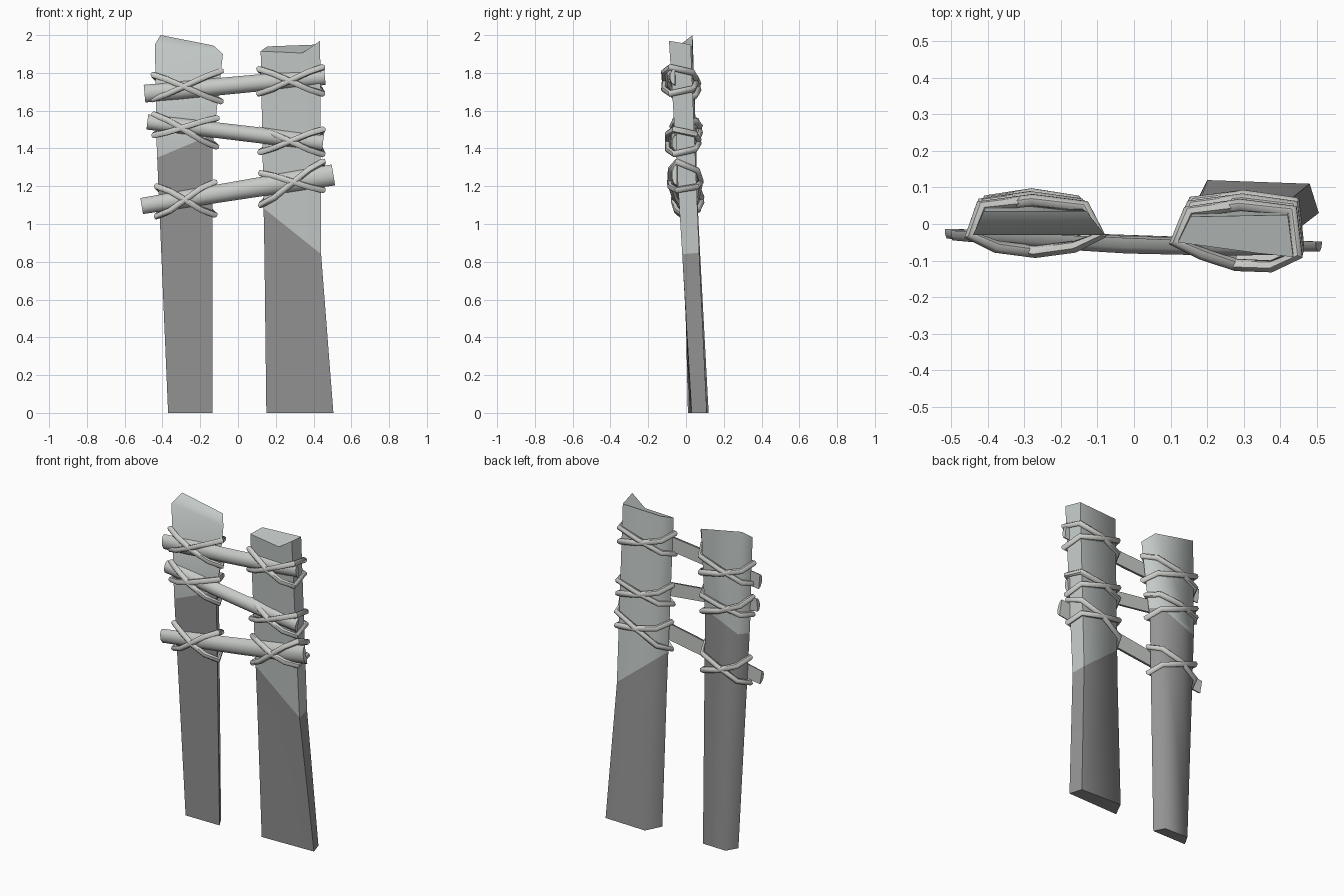
import bpy, bmesh, math
from mathutils import Vector

if "Cube" in bpy.data.objects:
    bpy.data.objects.remove(bpy.data.objects["Cube"], do_unlink=True)


def material(name, rgb):
    m = bpy.data.materials.new(name)
    m.use_nodes = True
    m.diffuse_color = (*rgb, 1)
    m.node_tree.nodes["Principled BSDF"].inputs["Base Color"].default_value = (*rgb, 1)
    return m


LIGHT = material("pale_wood", (0.55, 0.59, 0.58))
DARK = material("dark_wood", (0.29, 0.295, 0.29))
RUNG = material("rung_wood", (0.57, 0.59, 0.57))
ROPE = material("rope", (0.6, 0.61, 0.58))


def finish(obj, angle):
    bpy.ops.object.select_all(action="DESELECT")
    obj.select_set(True)
    bpy.context.view_layer.objects.active = obj
    bpy.ops.object.shade_smooth_by_angle(angle=math.radians(angle))


def loft(bm, rings):
    """Skin a stack of matching rings and cap both ends."""
    rows = [[bm.verts.new(p) for p in ring] for ring in rings]
    n = len(rows[0])
    for a, b in zip(rows, rows[1:]):
        for i in range(n):
            j = (i + 1) % n
            bm.faces.new((a[i], a[j], b[j], b[i]))
    bm.faces.new(rows[0][::-1])
    bm.faces.new(rows[-1])
    bmesh.ops.recalc_face_normals(bm, faces=bm.faces)


def add_mesh(name, bm, mats, angle):
    mesh = bpy.data.meshes.new(name)
    bm.to_mesh(mesh)
    bm.free()
    for m in mats:
        mesh.materials.append(m)
    obj = bpy.data.objects.new(name, mesh)
    bpy.context.collection.objects.link(obj)
    finish(obj, angle)


def plank(name, rings, stain_point, stain_normal):
    """Tapered board, stained dark below a slanted line."""
    bm = bmesh.new()
    loft(bm, rings)
    co, no = Vector(stain_point), Vector(stain_normal)
    geom = bm.verts[:] + bm.edges[:] + bm.faces[:]
    bmesh.ops.bisect_plane(bm, geom=geom, plane_co=co, plane_no=no)
    for f in bm.faces:
        f.material_index = int((f.calc_center_median() - co).dot(no) < 0)
    add_mesh(name, bm, (LIGHT, DARK), 68)


def level(z, *corners):
    return [(x, y, z) for x, y in corners]


# Boards: corners run front outer, front inner, back inner, back outer
right_rings = [
    level(0, (-.37, .01), (-.135, .01), (-.17, .075), (-.33, .08)),
    level(1.4, (-.43, -.02), (-.135, -.02), (-.17, .055), (-.4, .055)),
    [(-.44, -.03, 1.95), (-.08, -.03, 1.9), (-.13, .035, 1.945), (-.41, .035, 2)],
]
left_rings = [
    level(0, (.15, .02), (.4, .027), (.505, .03), (.48, .11), (.2, .12)),
    level(.84, (.14, -.01), (.35, -.017), (.44, -.02), (.43, .07), (.185, .075)),
    [(.12, -.05, 1.915), (.34, -.08, 1.905), (.435, -.09, 1.97),
     (.42, .025, 1.95), (.155, .02, 1.94)],
]
plank("right_board", right_rings, (-.43, 0, 1.35), (-.42, 0, 1))
plank("left_board", left_rings, (.44, 0, .84), (.8, 0, 1))


# Rungs: flat back, rounded front, slightly uneven along the length
def rung(name, a, b, h0, h1):
    a, b = Vector(a), Vector(b)
    across = Vector((a.z - b.z, 0, b.x - a.x)).normalized()
    rings = []
    for t in (0, .25, .5, .75, 1):
        h = h0 + (h1 - h0) * t
        d = .02 + .012 * math.sin(math.pi * t)
        c = a.lerp(b, t)
        prof = [(math.cos(math.pi * k / 5), math.sin(math.pi * k / 5)) for k in range(6)]
        rings.append([c + across * h * u + Vector((0, .012 - d * 1.4 * v, 0))
                      for u, v in prof])
    bm = bmesh.new()
    loft(bm, rings)
    add_mesh(name, bm, (RUNG,), 50)


rung("top_rung", (-.495, -.03, 1.69), (.46, -.07, 1.78), .047, .044)
rung("middle_rung", (-.48, -.03, 1.54), (.45, -.06, 1.43), .04, .043)
rung("bottom_rung", (-.51, -.025, 1.095), (.505, -.06, 1.26), .043, .056)


# Rope lashings
def section(rings, z):
    """Corners of a board at a given height: front pair, then back pair."""
    lo, hi = rings[-2:]
    t = (z - lo[0][2]) / (hi[0][2] - lo[0][2])
    if t < 0:
        lo, hi = rings[:2]
        t = z / hi[0][2]
    c = [Vector(p).lerp(Vector(q), t) for p, q in zip(lo, hi)]
    return c[0], c[-3], c[-2], c[-1]


def strand(name, rings, z_left, z_right):
    """One tilted loop around a board, bulging over the rung."""
    mid = (z_left + z_right) / 2
    tilt = (z_right - z_left) / 2
    fl, fr, br, bl = section(rings, mid)
    front, back = (fl + fr) / 2, (br + bl) / 2
    path = [(fl.x - .012, fl.y - .005, -1), (fl.x + .06, fl.y - .036, -.65),
            (front.x, front.y - .05, 0),
            (fr.x - .06, fr.y - .036, .65), (fr.x + .012, fr.y - .005, 1),
            (br.x + .012, br.y + .005, .6), (back.x, back.y + .022, .1),
            (bl.x - .012, bl.y + .005, -.6)]
    cu = bpy.data.curves.new(name, "CURVE")
    cu.dimensions = "3D"
    cu.bevel_depth = .017
    cu.bevel_resolution = 1
    sp = cu.splines.new("POLY")
    sp.points.add(len(path) - 1)
    sp.use_cyclic_u = True
    for p, (x, y, k) in zip(sp.points, path):
        p.co = (x, y, mid + tilt * k, 1)
    cu.materials.append(ROPE)
    obj = bpy.data.objects.new(name, cu)
    bpy.context.collection.objects.link(obj)
    bpy.ops.object.select_all(action="DESELECT")
    obj.select_set(True)
    bpy.context.view_layer.objects.active = obj
    bpy.ops.object.convert(target="MESH")
    finish(bpy.context.object, 60)


# Each lashing is a rising and a falling strand
lashings = {
    "right": (right_rings, [(1.66, 1.81, 1.79, 1.65), (1.47, 1.56, 1.58, 1.41),
                            (1.04, 1.22, 1.2, 1.05)]),
    "left": (left_rings, [(1.69, 1.83, 1.82, 1.69), (1.38, 1.5, 1.5, 1.37),
                          (1.1, 1.33, 1.27, 1.18)]),
}
for side, (rings, rows) in lashings.items():
    for place, (a, b, c, d) in zip(("top", "middle", "bottom"), rows):
        strand(f"{side}_{place}_rising_rope", rings, a, b)
        strand(f"{side}_{place}_falling_rope", rings, c, d)
